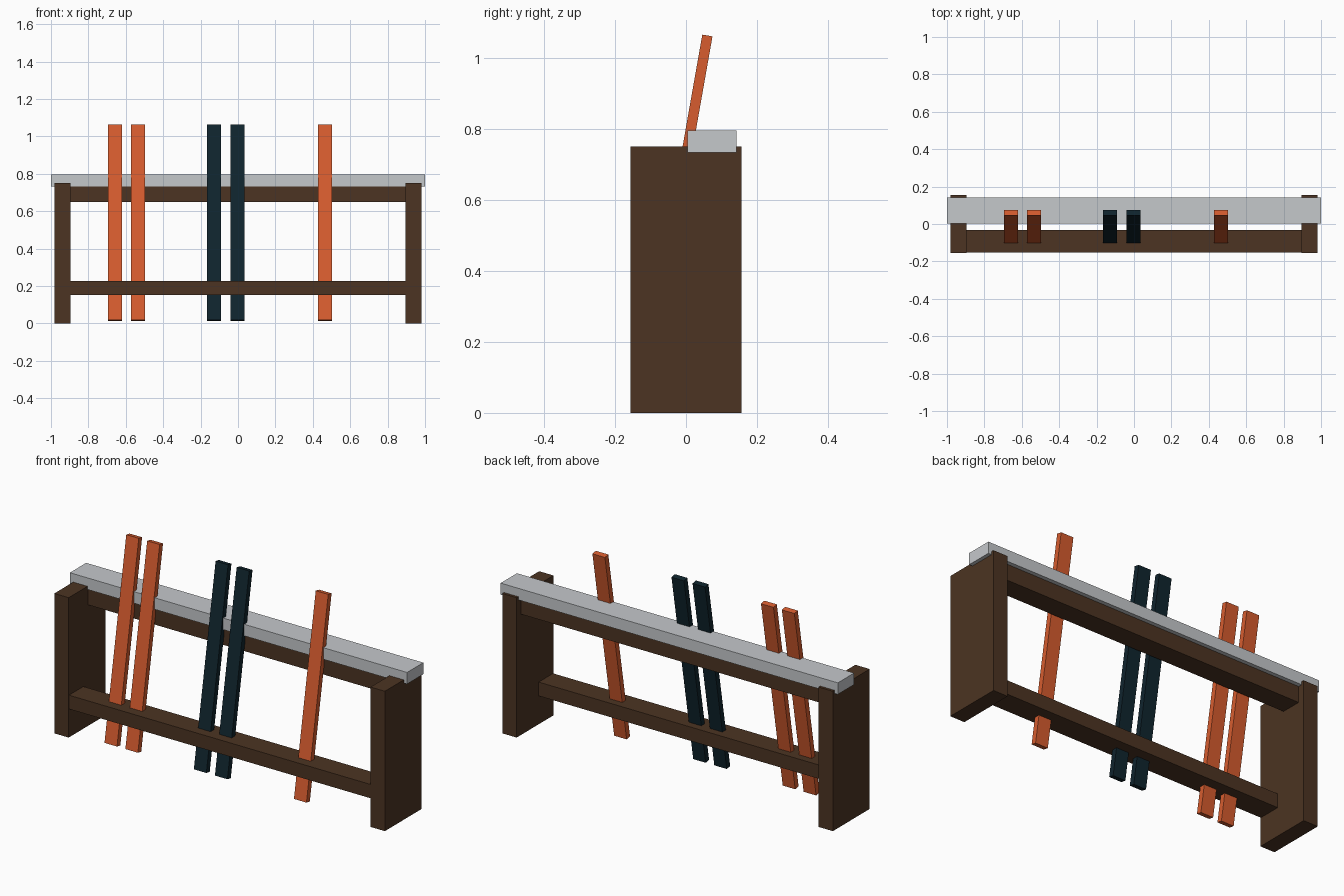
import bpy, bmesh
from math import radians

cube = bpy.data.objects.get("Cube")
if cube:
    bpy.data.objects.remove(cube, do_unlink=True)


def material(name, rgb):
    mat = bpy.data.materials.new(name)
    mat.use_nodes = True
    color = (*rgb, 1)
    mat.diffuse_color = color
    mat.node_tree.nodes["Principled BSDF"].inputs["Base Color"].default_value = color
    return mat


def box(name, center, size, mat, tilt=0):
    mesh = bpy.data.meshes.new(name)
    bm = bmesh.new()
    bmesh.ops.create_cube(bm, size=1)
    bmesh.ops.scale(bm, vec=size, verts=bm.verts)
    bm.to_mesh(mesh)
    bm.free()
    mesh.materials.append(mat)
    obj = bpy.data.objects.new(name, mesh)
    obj.location = center
    obj.rotation_euler.x = tilt
    bpy.context.collection.objects.link(obj)
    return obj


brown = material("dark brown wood", (0.072, 0.034, 0.016))
grey = material("light grey", (0.56, 0.58, 0.60))
orange = material("orange", (0.68, 0.108, 0.028))
navy = material("dark navy", (0.005, 0.018, 0.027))

# End panels
for side, x in (("right", -0.938), ("left", 0.938)):
    box(side + "_end_panel", (x, 0, 0.375), (0.085, 0.312, 0.75), brown)

# Rails between the panels
box("lower_rail", (0, -0.092, 0.189), (1.8, 0.122, 0.074), brown)
box("upper_rail", (0, 0.065, 0.693), (1.8, 0.11, 0.09), brown)

# Top bar overhanging the panels
box("top_bar", (0, 0.073, 0.764), (2, 0.138, 0.062), grey)

# Leaning slats
slats = [(-0.658, orange), (-0.534, orange), (-0.128, navy), (-0.003, navy), (0.466, orange)]
for i, (x, mat) in enumerate(slats, 1):
    box(f"slat_{i}", (x, -0.032, 0.539), (0.074, 0.029, 1.062), mat, radians(-10))
